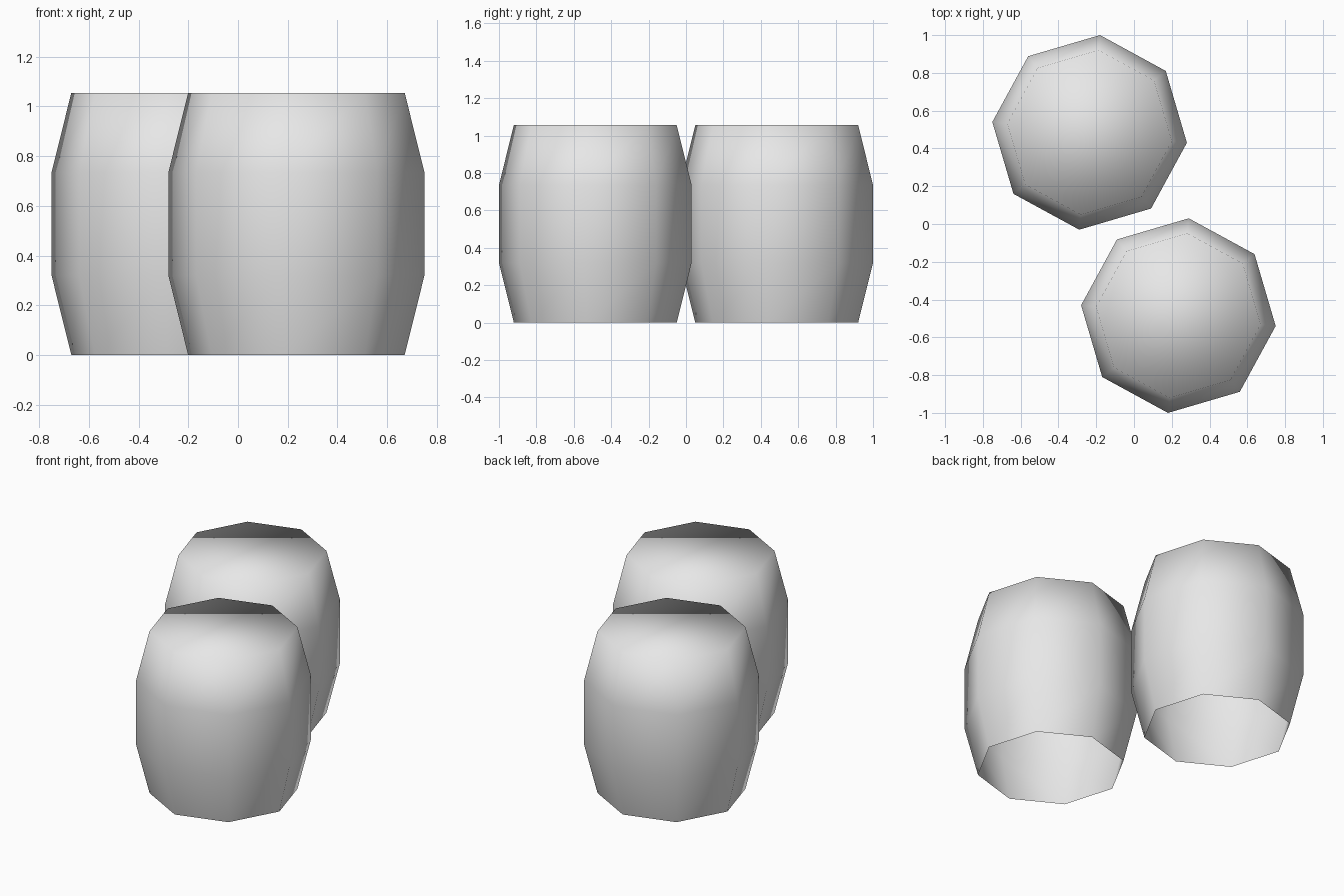
import bpy
import bmesh
from math import cos, sin, radians, tau

cube = bpy.data.objects.get("Cube")
if cube:
    bpy.data.objects.remove(cube, do_unlink=True)

SIDES = 8
TWIST = radians(-6.1)
# Barrel profile from the open bottom to the closed top: radius, height
PROFILE = [(0.438, 0.0), (0.518, 0.32), (0.518, 0.735), (0.438, 1.055)]

grey = bpy.data.materials.new("light grey")
grey.use_nodes = True
colour = (0.8, 0.8, 0.8, 1.0)
grey.diffuse_color = colour
grey.node_tree.nodes["Principled BSDF"].inputs["Base Color"].default_value = colour


def make_barrel(name, x, y):
    bm = bmesh.new()
    angles = [TWIST + tau * i / SIDES for i in range(SIDES)]
    rings = [[bm.verts.new((r * cos(a), r * sin(a), z)) for a in angles]
             for r, z in PROFILE]
    # Bulging side wall
    for low, high in zip(rings, rings[1:]):
        for i in range(SIDES):
            j = (i + 1) % SIDES
            bm.faces.new((low[i], low[j], high[j], high[i]))
    # Top lid, blended smoothly into the wall
    bm.faces.new(rings[-1])
    for face in bm.faces:
        face.smooth = True
    mesh = bpy.data.meshes.new(name)
    bm.to_mesh(mesh)
    bm.free()
    mesh.materials.append(grey)
    barrel = bpy.data.objects.new(name, mesh)
    barrel.location = (x, y, 0)
    bpy.context.collection.objects.link(barrel)


make_barrel("front_barrel", 0.235, -0.485)
make_barrel("back_barrel", -0.235, 0.485)
